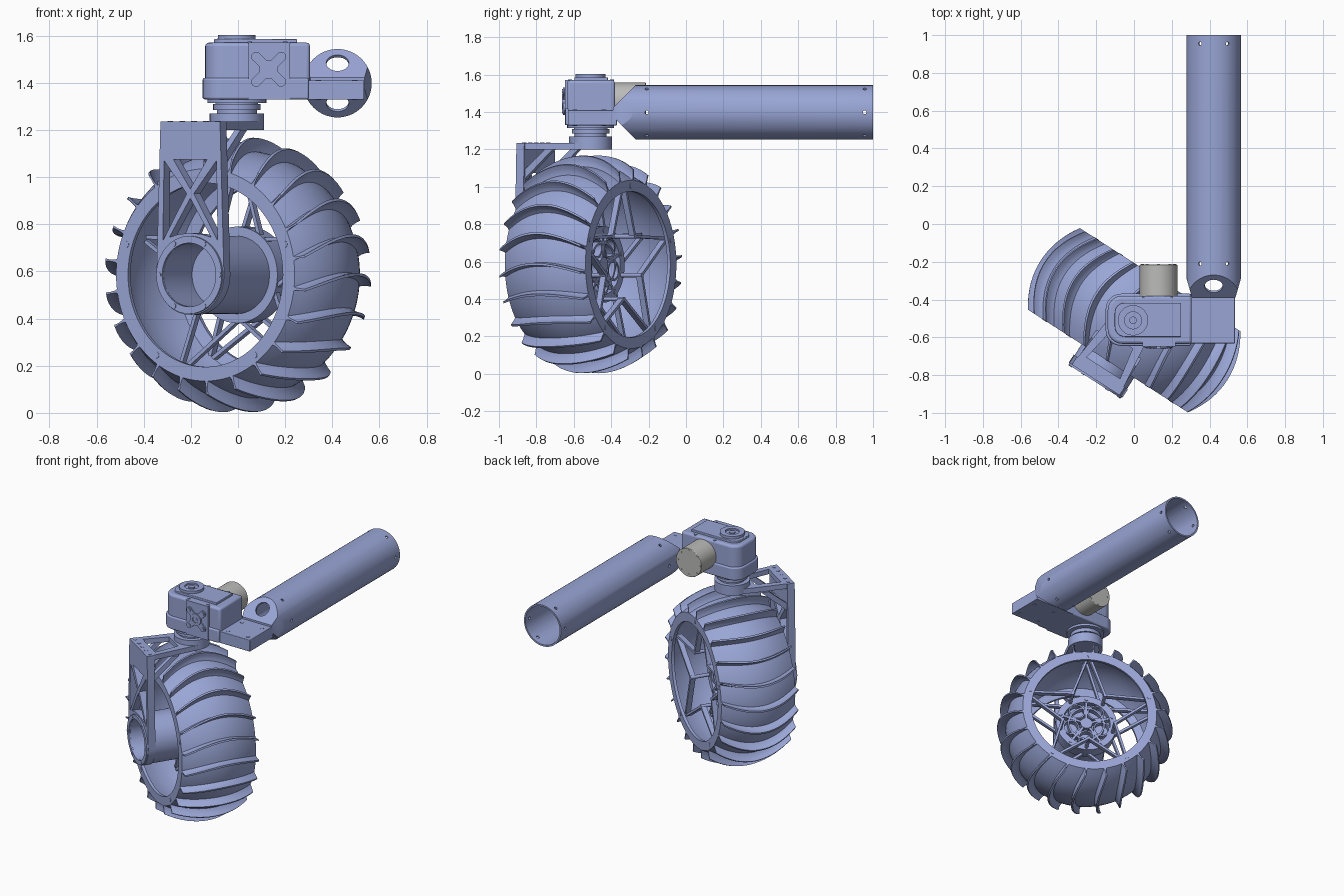
import bpy, bmesh, math
from math import sin, cos, pi, radians
from mathutils import Matrix, Vector

if "Cube" in bpy.data.objects:
    bpy.data.objects.remove(bpy.data.objects["Cube"])

def mat(name, rgb):
    m = bpy.data.materials.new(name)
    m.diffuse_color = (*rgb, 1)
    m.use_nodes = True
    m.node_tree.nodes["Principled BSDF"].inputs["Base Color"].default_value = m.diffuse_color
    return m

BLUE, GREY = mat("blue_paint", (0.32, 0.38, 0.67)), mat("motor_grey", (0.5, 0.5, 0.49))
I = Matrix.Identity(4)
W = Matrix.Translation((0, -0.51, 0)) @ Matrix.Rotation(radians(-32.7), 4, 'Z')  # wheel frame, y = axle
ZC = 0.585

def place(u, v, h, axis):
    return {'X': (h, u, v), 'Y': (u, h, v), 'Z': (u, v, h)}[axis]

def prism(bm, pts, h0, h1, axis='Y'):
    a = [bm.verts.new(place(u, v, h0, axis)) for u, v in pts]
    b = [bm.verts.new(place(u, v, h1, axis)) for u, v in pts]
    bm.faces.new(a)
    bm.faces.new(b)
    n = len(pts)
    for i in range(n):
        j = (i + 1) % n
        bm.faces.new((a[i], a[j], b[j], b[i]))

def circle(c, r, n=32, a0=0, a1=2 * pi, end=False):
    k = n - 1 if end else n
    return [(c[0] + r * cos(a0 + (a1 - a0) * i / k), c[1] + r * sin(a0 + (a1 - a0) * i / k)) for i in range(n)]

def disc(bm, c, r, h0, h1, axis='Y', n=32):
    prism(bm, circle(c, r, n), h0, h1, axis)

def lathe(bm, prof, c, axis='Y', n=64):
    rings = [[bm.verts.new(place(c[0] + r * cos(2 * pi * i / n), c[1] + r * sin(2 * pi * i / n), h, axis))
              for r, h in prof] for i in range(n)]
    m = len(prof)
    for i in range(n):
        p, q = rings[i], rings[(i + 1) % n]
        for k in range(m):
            l = (k + 1) % m
            bm.faces.new((p[k], q[k], q[l], p[l]))

def ring(bm, c, ro, ri, h0, h1, axis='Y', n=48):
    lathe(bm, [(ro, h0), (ro, h1), (ri, h1), (ri, h0)], c, axis, n)

def bar(bm, p, q, w, h0, h1, axis='Y'):
    p, q = Vector(p), Vector(q)
    d = (q - p).normalized() * w / 2
    s = Vector((-d.y, d.x))
    prism(bm, [p + s, p - s, q - s, q + s], h0, h1, axis)

def box(bm, x0, x1, y0, y1, z0, z1):
    prism(bm, [(x0, y0), (x1, y0), (x1, y1), (x0, y1)], z0, z1, 'Z')

def finish(bm, name, M=I, material=BLUE, bevel=0):
    bmesh.ops.recalc_face_normals(bm, faces=bm.faces[:])
    me = bpy.data.meshes.new(name)
    bm.to_mesh(me)
    bm.free()
    me.transform(M)
    me.materials.append(material)
    o = bpy.data.objects.new(name, me)
    bpy.context.collection.objects.link(o)
    if bevel:
        b = o.modifiers.new("bevel", 'BEVEL')
        b.width, b.segments, b.limit_method = bevel, 3, 'ANGLE'
    smooth(o)
    return o

def smooth(o):
    bpy.ops.object.select_all(action='DESELECT')
    o.select_set(True)
    bpy.context.view_layer.objects.active = o
    bpy.ops.object.shade_smooth_by_angle(angle=radians(35))

def boolean(o, cutter, op='DIFFERENCE'):
    m = o.modifiers.new("cut", 'BOOLEAN')
    m.operation, m.object, m.solver = op, cutter, 'EXACT'
    bpy.context.view_layer.objects.active = o
    bpy.ops.object.modifier_apply(modifier=m.name)
    bpy.data.objects.remove(cutter)
    smooth(o)

C = (0, ZC)
polar = lambda r, deg: (r * cos(radians(deg)), ZC + r * sin(radians(deg)))

# tyre shell: bulged outside, hollow inside, flat ring flange on both faces
HW = 0.256
body = lambda a: 0.45 + 0.08 * (1 - (a / HW) ** 2)
A = [HW * (-1 + i / 8) for i in range(17)]
prof = [(body(a), a) for a in A] + [(0.39, HW), (0.39, HW - 0.02)]
prof += [(body(a) - 0.025, a) for a in reversed(A[1:-1])] + [(0.39, -HW + 0.02), (0.39, -HW)]
bm = bmesh.new()
lathe(bm, prof, C, n=110)
finish(bm, "tyre_shell", W)

# thin bowed grouser blades around the tyre
bm = bmesh.new()
N = 22
SEC = [(-0.01, -0.016), (0.012, -0.006), (0.035, -0.003), (0.057, -0.005),
       (0.057, 0.007), (0.035, 0.005), (0.012, 0.006), (-0.01, 0.014)]
for k in range(N):
    rows = []
    for a in A:
        ph = 2 * pi * k / N - 0.11 * (a / HW) ** 2 + 0.02 * a / HW
        rows.append([bm.verts.new(((body(a) + r) * cos(ph + t / 0.55), a, ZC + (body(a) + r) * sin(ph + t / 0.55)))
                     for r, t in SEC])
    for p, q in zip(rows, rows[1:]):
        for i in range(8):
            j = (i + 1) % 8
            bm.faces.new((p[i], p[j], q[j], q[i]))
    bm.faces.new(rows[0])
    bm.faces.new(rows[-1])
finish(bm, "tyre_grousers", W)

# star-shaped spokes in two layers, and ring bolts
bm = bmesh.new()
for h0, h1, rt in ((0.18, 0.215, 0.43), (0.0, 0.03, 0.49)):
    for k in range(5):
        t = 90 + 72 * k
        for s in (-36, 36):
            bar(bm, polar(rt, t + s * 0.03), polar(0.185, t + s), 0.016, h0, h1)
for k in range(5):
    prism(bm, circle(polar(0.185, 54 + 72 * k), 0.012, 12), 0.0, 0.215)
finish(bm, "star_spokes", W)
bm = bmesh.new()
for k in range(5):
    for h in (-HW, HW):
        disc(bm, polar(0.42, 90 + 72 * k), 0.014, h - 0.002, h + 0.002, n=12)
finish(bm, "ring_bolts", W)

# hub motor barrel and open-patterned rear hub
bm = bmesh.new()
lathe(bm, [(0.165, -0.385), (0.165, 0.04), (0.001, 0.04), (0.001, -0.15), (0.135, -0.15), (0.135, -0.385)], C)
ring(bm, C, 0.205, 0.16, -0.01, 0.085)
finish(bm, "hub_barrel", W)
bm = bmesh.new()
disc(bm, C, 0.04, 0.03, 0.085)
ring(bm, C, 0.125, 0.113, 0.04, 0.08)
for k in range(5):
    ring(bm, polar(0.108, 54 + 72 * k), 0.056, 0.046, 0.04, 0.08, n=24)
    bar(bm, C, polar(0.17, 90 + 72 * k), 0.016, 0.04, 0.08)
    disc(bm, polar(0.182, 90 + 72 * k), 0.012, 0.08, 0.089, n=12)
finish(bm, "hub_rear_pattern", W)

# fork plate with truss windows
bm = bmesh.new()
prism(bm, [(-0.15, 1.235)] + circle(C, 0.17, 25, pi, 2 * pi, True) + [(0.15, 1.235)], -0.375, -0.325)
fork = finish(bm, "fork_plate", W)
bm = bmesh.new()
for tri in ([(-0.085, 1.075), (0.085, 1.075), (0, 0.95)],
            [(-0.105, 0.745), (-0.06, 0.757), (0, 0.763), (0.06, 0.757), (0.105, 0.745), (0, 0.91)],
            [(-0.132, 1.07), (-0.138, 0.73), (-0.018, 0.93)], [(0.132, 1.07), (0.138, 0.73), (0.018, 0.93)]):
    prism(bm, tri, -0.5, -0.2)
disc(bm, C, 0.134, -0.5, -0.2, n=64)
boolean(fork, finish(bm, "fork_windows", W))

# fork top frame, gussets and bolts
bm = bmesh.new()
prism(bm, [(-0.15, -0.375), (0.15, -0.375), (0.11, 0), (-0.11, 0)], 1.2, 1.235, 'Z')
top = finish(bm, "fork_top_frame", W)
bm = bmesh.new()
prism(bm, [(-0.105, -0.3), (0.105, -0.3), (0.075, -0.13), (-0.075, -0.13)], 1.1, 1.3, 'Z')
boolean(top, finish(bm, "frame_window", W))
bm = bmesh.new()
for s in (-1, 1):
    x = 0.127 * s
    prism(bm, [(-0.33, 1.09), (-0.33, 1.04), (-0.15, 1.2), (-0.2, 1.2)], x - 0.015, x + 0.015, 'X')
finish(bm, "fork_gussets", W)
bm = bmesh.new()
for i in range(5):
    disc(bm, (-0.12 + 0.06 * i, -0.345), 0.012, 1.23, 1.237, 'Z', 12)
for k in range(6):
    disc(bm, polar(0.152, 60 * k), 0.011, -0.388, -0.37, n=12)
finish(bm, "fork_bolts", W)

# steering pivot
bm = bmesh.new()
P = (-0.005, -0.51)
for r, z0, z1 in ((0.115, 1.2, 1.27), (0.085, 1.27, 1.285), (0.1, 1.285, 1.31), (0.125, 1.315, 1.335), (0.09, 1.3, 1.34)):
    disc(bm, P, r, z0, z1, 'Z', 48)
finish(bm, "steering_pivot")

# gearbox: stacked rounded housings
def housing(name, r, x1, z0, z1, bevel):
    bm = bmesh.new()
    cx, cy, q = -0.012, -0.507, 0.6 * r
    pts = [(x1, cy + r)] + circle((cx - r + q, cy + r - q), q, 9, pi / 2, pi, True)
    pts += circle((cx - r + q, cy - r + q), q, 9, pi, 1.5 * pi, True) + [(x1, cy - r)]
    prism(bm, pts, z0, z1, 'Z')
    finish(bm, name, bevel=bevel)
housing("gearbox_lower", 0.138, 0.30, 1.33, 1.42, 0.008)
housing("gearbox_upper", 0.127, 0.305, 1.34, 1.57, 0.015)
housing("gearbox_lid", 0.09, 0.25, 1.56, 1.585, 0.004)
bm = bmesh.new()
ring(bm, P, 0.08, 0.045, 1.58, 1.603, 'Z')
disc(bm, P, 0.046, 1.58, 1.592, 'Z')
disc(bm, P, 0.02, 1.58, 1.6, 'Z', 16)
for x, y in ((0.05, -0.395), (0.2, -0.395), (0.05, -0.62), (0.2, -0.62), (-0.08, -0.51)):
    disc(bm, (x, y), 0.01, 1.56, 1.574 if x > 0 else 1.588, 'Z', 12)
finish(bm, "gearbox_cap")

# front panel with cross-shaped boss
bm = bmesh.new()
box(bm, 0.045, 0.22, -0.648, -0.6, 1.33, 1.57)
B = (0.13, 1.457)
for s in (-1, 1):
    bar(bm, (B[0] - 0.06, B[1] - 0.06 * s), (B[0] + 0.06, B[1] + 0.06 * s), 0.04, -0.657, -0.64)
    for t in (-1, 1):
        disc(bm, (B[0] + 0.053 * s, B[1] + 0.053 * t), 0.012, -0.662, -0.65, n=12)
        disc(bm, (B[0] + 0.053 * s, B[1] + 0.053 * t), 0.021, -0.657, -0.65, n=20)
ring(bm, B, 0.04, 0.022, -0.662, -0.64)
disc(bm, B, 0.012, -0.66, -0.64, n=16)
finish(bm, "gearbox_front_boss")

# grey drive motor
bm = bmesh.new()
disc(bm, B, 0.1, -0.39, -0.215, n=48)
finish(bm, "drive_motor", material=GREY, bevel=0.004)
bm = bmesh.new()
for k in range(8):
    disc(bm, (B[0] + 0.085 * cos(k * pi / 4), B[1] + 0.085 * sin(k * pi / 4)), 0.008, -0.218, -0.213, n=10)
finish(bm, "motor_screws", material=GREY)

# arm bracket block
bm = bmesh.new()
box(bm, 0.22, 0.535, -0.632, -0.37, 1.328, 1.41)
finish(bm, "arm_bracket", bevel=0.004)
bm = bmesh.new()
for x in (0.34, 0.495):
    for y in (-0.595, -0.44):
        disc(bm, (x, y), 0.012, 1.326, 1.412, 'Z', 12)
finish(bm, "bracket_bolts")

# hollow arm tube with wedge-shaped end
T = (0.422, 1.398)
def wedge_bar(name, r, y0, y1):
    bm = bmesh.new()
    disc(bm, T, r, y0, y1, n=64)
    o = finish(bm, name)
    bm = bmesh.new()
    d = 0.025
    prism(bm, [(y0, T[1] - d), (y0, T[1] + d), (y0 + 0.15, T[1] + d + 0.15), (2, 1.7), (2, 1.1),
               (y0 + 0.15, T[1] - d - 0.15)], 0, 1, 'X')
    boolean(o, finish(bm, "wedge_side_cut"), 'INTERSECT')
    bm = bmesh.new()
    prism(bm, [(T[0] - r + 0.03, y0), (T[0] + r - 0.03, y0), (T[0] + r + 0.01, y0 + 0.14), (T[0] + r + 0.01, 2),
               (T[0] - r - 0.01, 2), (T[0] - r - 0.01, y0 + 0.14)], 1, 2, 'Z')
    boolean(o, finish(bm, "wedge_top_cut"), 'INTERSECT')
    return o
tube = wedge_bar("arm_tube", 0.145, -0.39, 1.0)
boolean(tube, wedge_bar("tube_bore", 0.134, -0.37, 1.1))
for s in (-1, 1):  # round openings in both sloped faces
    bm = bmesh.new()
    disc(bm, (0, 0), 0.048, -0.05, 0.05, 'Z', 40)
    boolean(tube, finish(bm, "slope_hole", Matrix.Translation((T[0], -0.328, T[1] + 0.085 * s))
                         @ Matrix.Rotation(s * pi / 4, 4, 'X')))
for y in (-0.21, 0.955):  # fastener holes near both ends
    for k in range(6):
        bm = bmesh.new()
        disc(bm, (0, 0), 0.01, 0.1, 0.2, 'Z', 12)
        boolean(tube, finish(bm, "pin_hole", Matrix.Translation((T[0], y, T[1]))
                             @ Matrix.Rotation(radians(30 + 60 * k), 4, 'Y')))
